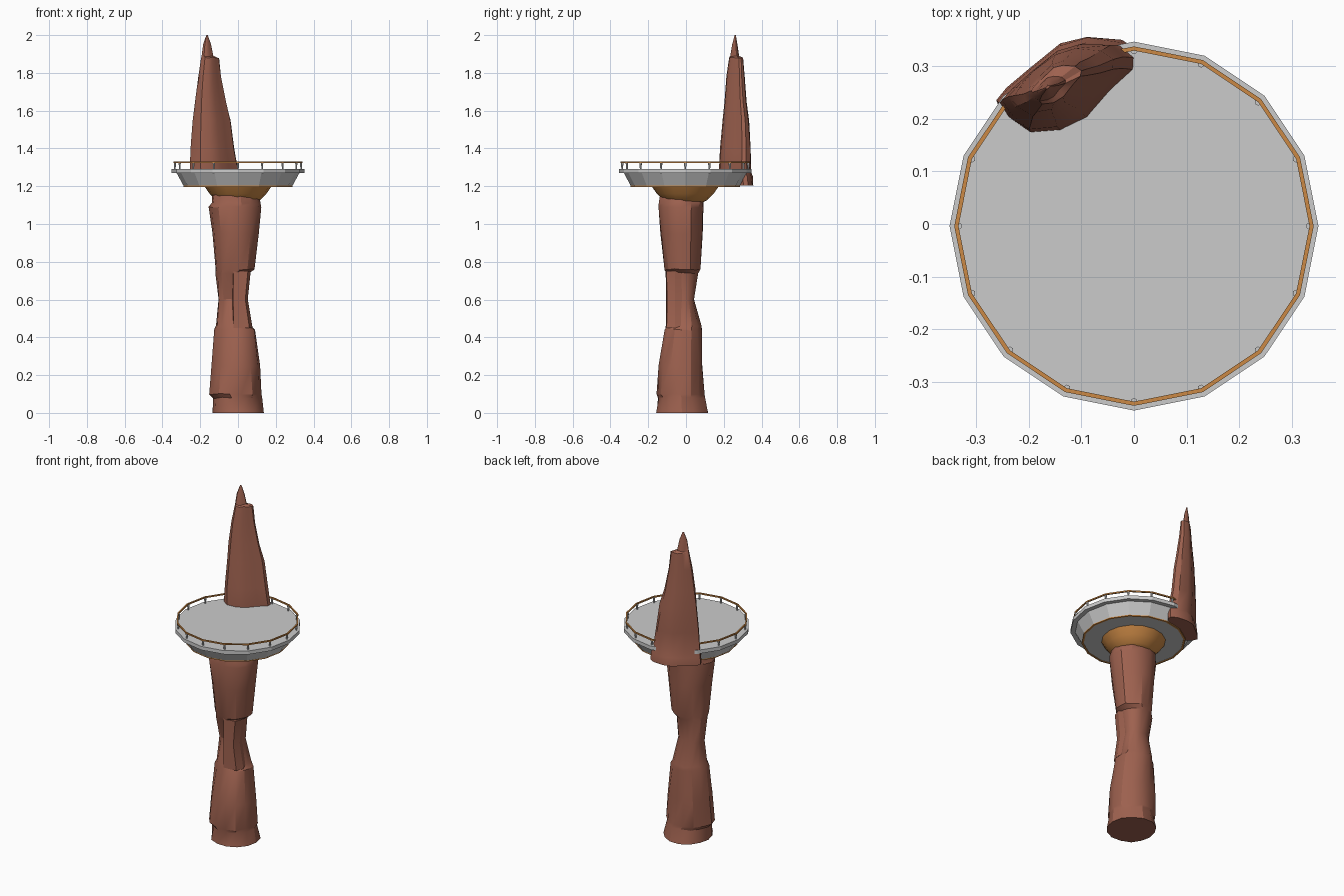
import bpy, bmesh, math, random

random.seed(4)
cube = bpy.data.objects.get("Cube")
if cube:
    bpy.data.objects.remove(cube, do_unlink=True)

SIDES = 16
CENTRE_Y = -0.004


def material(name, rgb):
    m = bpy.data.materials.new(name)
    m.use_nodes = True
    m.diffuse_color = (*rgb, 1)
    m.node_tree.nodes["Principled BSDF"].inputs["Base Color"].default_value = (*rgb, 1)
    return m


ROCK = material("red rock", (0.34, 0.12, 0.078))
GREY = material("light grey", (0.60, 0.60, 0.60))
ORANGE = material("copper orange", (0.60, 0.25, 0.06))


def finish(name, bm, mat, angle=None):
    bmesh.ops.recalc_face_normals(bm, faces=bm.faces)
    mesh = bpy.data.meshes.new(name)
    bm.to_mesh(mesh)
    bm.free()
    mesh.materials.append(mat)
    ob = bpy.data.objects.new(name, mesh)
    bpy.context.collection.objects.link(ob)
    if angle:
        bpy.ops.object.select_all(action='DESELECT')
        ob.select_set(True)
        bpy.context.view_layer.objects.active = ob
        bpy.ops.object.shade_smooth_by_angle(angle=math.radians(angle))
    return ob


def bridge(bm, a, b):
    for i in range(len(a)):
        j = (i + 1) % len(a)
        bm.faces.new((a[i], a[j], b[j], b[i]))


def loft(name, outline, sections, rough):
    """Fit a unit outline into each section box (z, x0, x1, y0, y1) and skin them."""
    bm = bmesh.new()
    rings = []
    for k, (z, x0, x1, y0, y1) in enumerate(sections):
        ring = []
        for u, v in outline:
            s = 1 - random.uniform(0, rough)
            u, v = 0.5 + (u - 0.5) * s, 0.5 + (v - 0.5) * s
            dz = random.uniform(-0.004, 0.004) if 0 < k < len(sections) - 1 else 0
            ring.append(bm.verts.new((x0 + u * (x1 - x0), y0 + v * (y1 - y0), z + dz)))
        rings.append(ring)
    for a, b in zip(rings, rings[1:]):
        bridge(bm, a, b)
    bm.faces.new(rings[0])
    bm.faces.new(rings[-1])
    return finish(name, bm, ROCK, 28)


def revolve(name, profile, mat, ring=False, angle=None):
    """Turn an (r, z) profile; a ring joins its last point back to the first."""
    bm = bmesh.new()
    loops = [[bm.verts.new((r * math.cos(math.tau * i / SIDES),
                            CENTRE_Y + r * math.sin(math.tau * i / SIDES), z))
              for i in range(SIDES)] for r, z in profile]
    for a, b in zip(loops, loops[1:]):
        bridge(bm, a, b)
    if ring:
        bridge(bm, loops[-1], loops[0])
    else:
        bm.faces.new(loops[0])
        bm.faces.new(loops[-1])
    return finish(name, bm, mat, angle)


# Waisted rock column
circle = [(0.5 + 0.5 * math.cos(math.tau * i / 14), 0.5 + 0.5 * math.sin(math.tau * i / 14))
          for i in range(14)]
loft("rock_column", circle, [
    (0.00, -.145, .140, -.165, .122),
    (0.08, -.138, .130, -.158, .108),
    (0.10, -.158, .132, -.163, .102),
    (0.25, -.145, .120, -.152, .097),
    (0.44, -.128, .098, -.118, .088),
    (0.46, -.125, .080, -.108, .086),
    (0.60, -.110, .055, -.068, .048),
    (0.74, -.125, .068, -.108, .072),
    (0.76, -.127, .095, -.118, .080),
    (0.95, -.143, .118, -.142, .094),
    (1.09, -.158, .132, -.158, .102),
    (1.11, -.150, .126, -.152, .102),
    (1.16, -.140, .110, -.142, .095),
    (1.20, -.105, .085, -.105, .080)], 0.09)

# Slab set into the waist
square = [(0.1, 0), (0.85, 0.05), (1, 0.5), (0.9, 1), (0, 1)]
loft("waist_slab", square, [
    (0.45, -.035, .078, -.108, -.008),
    (0.60, -.035, .052, -.106, -.010),
    (0.75, -.035, .068, -.108, -.008)], 0.02)

# Tall spire behind the deck
spire_plan = [(0, .34), (.05, .18), (.22, 0), (.45, .03), (.65, .18), (.82, .47), (1, .71),
              (1, .84), (.89, .97), (.64, 1), (.45, .92), (.24, .68), (.07, .47)]
loft("rock_spire", spire_plan, [
    (1.203, -.265, .012, .170, .360),
    (1.25, -.265, .010, .170, .355),
    (1.27, -.258, .006, .170, .346),
    (1.40, -.251, -.018, .180, .346),
    (1.55, -.241, -.038, .193, .337),
    (1.65, -.231, -.062, .203, .323),
    (1.78, -.213, -.088, .213, .312),
    (1.88, -.196, -.100, .228, .304),
    (1.887, -.194, -.130, .234, .282),
    (1.95, -.185, -.143, .244, .272),
    (2.00, -.168, -.160, .257, .264)], 0.05)

# Deck: dished body and overhanging rim
revolve("deck", [(.287, 1.2), (.325, 1.27), (.351, 1.27), (.351, 1.292)], GREY)
revolve("underside_trim", [(.278, 1.197), (.289, 1.197), (.289, 1.203), (.278, 1.203)],
        ORANGE, ring=True)
revolve("support_bowl", [(.085, 1.11), (.115, 1.125), (.15, 1.16), (.178, 1.2)],
        ORANGE, angle=40)

# Railing
revolve("handrail", [(.334, 1.322), (.342, 1.322), (.342, 1.33), (.334, 1.33)],
        ORANGE, ring=True)
posts = bmesh.new()
for i in range(SIDES):
    a = math.tau * i / SIDES
    made = bmesh.ops.create_cone(posts, cap_ends=True, segments=6,
                                 radius1=.004, radius2=.007, depth=.034)
    bmesh.ops.translate(posts, verts=made["verts"],
                        vec=(.334 * math.cos(a), CENTRE_Y + .334 * math.sin(a), 1.307))
finish("railing_posts", posts, GREY)
